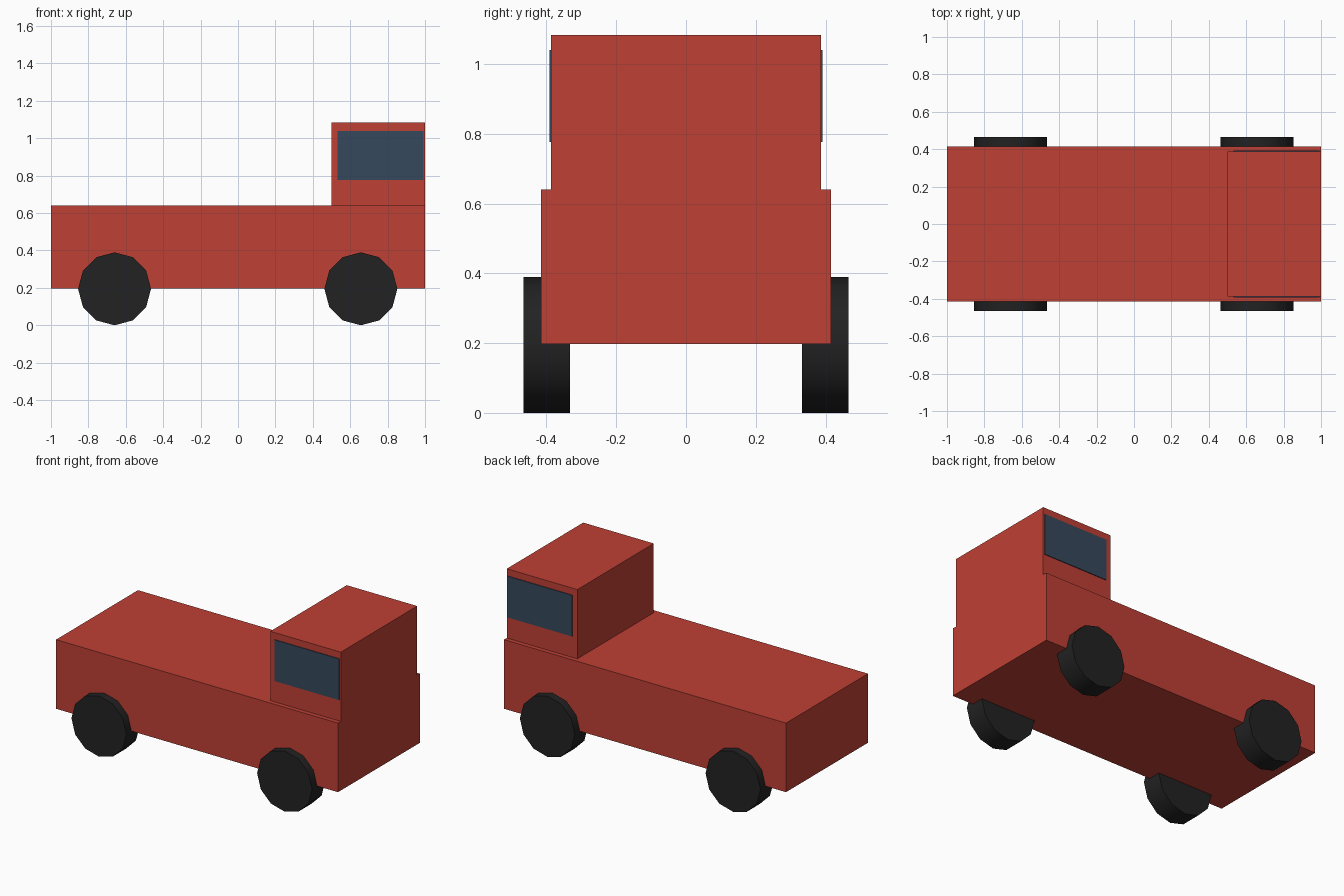
import bpy
import math

if "Cube" in bpy.data.objects:
    bpy.data.objects.remove(bpy.data.objects["Cube"])


def material(name, rgb):
    m = bpy.data.materials.new(name)
    m.diffuse_color = (*rgb, 1.0)
    m.use_nodes = True
    m.node_tree.nodes["Principled BSDF"].inputs["Base Color"].default_value = m.diffuse_color
    return m


red = material("red_paint", (0.52, 0.051, 0.035))
glass = material("dark_blue_glass", (0.037, 0.065, 0.107))
rubber = material("black_rubber", (0.016, 0.016, 0.016))


def box(name, x, y, z, mat):
    """Box spanning the given (low, high) ranges."""
    spans = (x, y, z)
    bpy.ops.mesh.primitive_cube_add(size=1, location=[(a + b) / 2 for a, b in spans])
    ob = bpy.context.object
    ob.name = name
    ob.scale = [b - a for a, b in spans]
    bpy.ops.object.transform_apply(location=False, rotation=False, scale=True)
    ob.data.materials.append(mat)
    return ob


# Long body and the cab standing on its end
box("body", (-1.0, 1.0), (-0.415, 0.415), (0.197, 0.64), red)
box("cab", (0.5, 1.0), (-0.387, 0.387), (0.64, 1.084), red)

for side, label in ((-1, "front"), (1, "back")):
    # Side window plate
    y = sorted((side * 0.385, side * 0.392))
    box(f"side_window_{label}", (0.533, 0.992), y, (0.776, 1.04), glass)

    # Twelve-sided wheels, partly inside the body
    for x, end in ((-0.66, "left"), (0.657, "right")):
        bpy.ops.mesh.primitive_cylinder_add(
            vertices=12, radius=0.195, depth=0.133,
            location=(x, side * 0.3995, 0.195), rotation=(math.pi / 2, 0, 0))
        wheel = bpy.context.object
        wheel.name = f"wheel_{label}_{end}"
        wheel.data.materials.append(rubber)
        bpy.ops.object.shade_smooth_by_angle(angle=math.radians(40))
